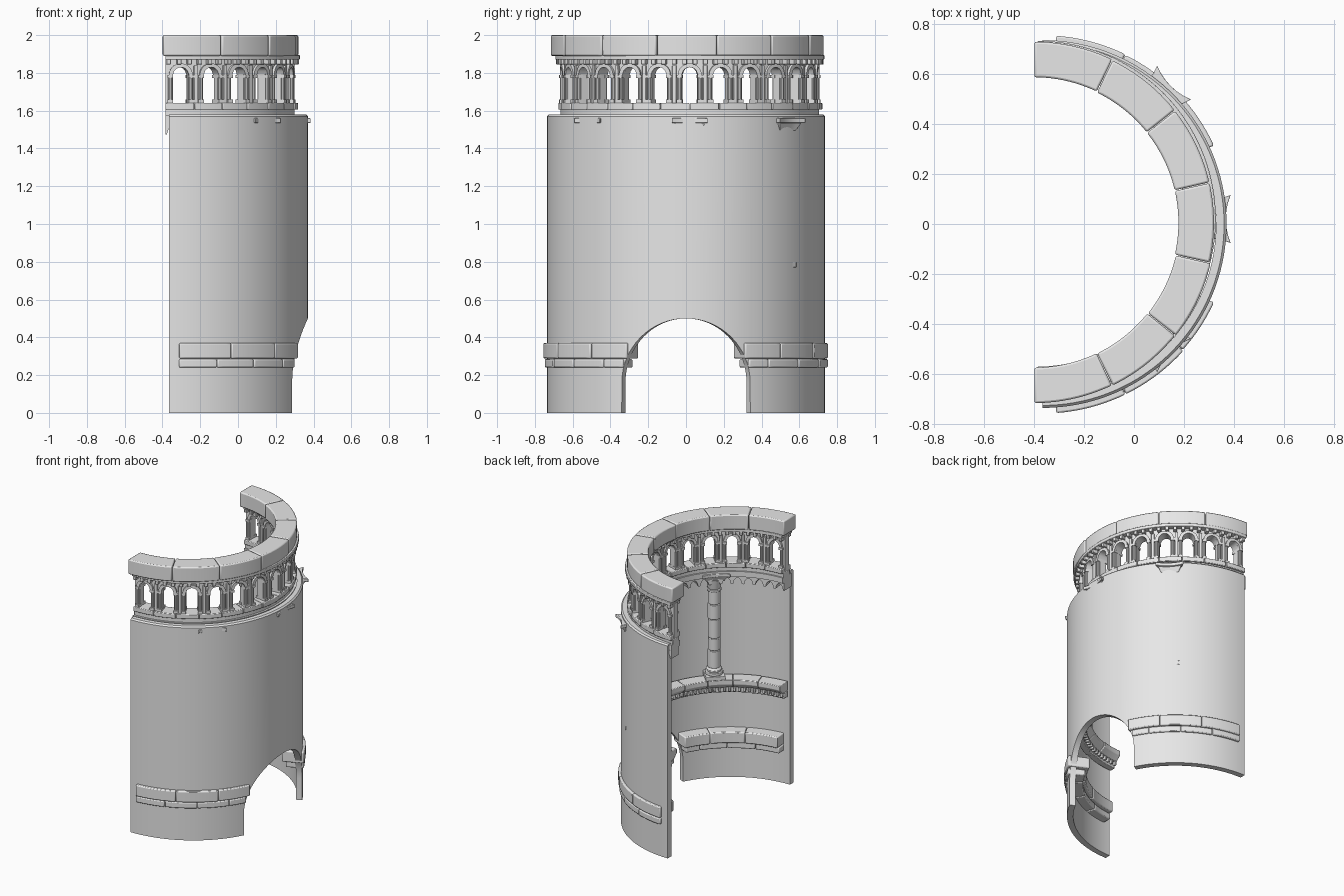
import bpy, bmesh, math, random
from math import sin, cos, radians, degrees, sqrt, pi
from mathutils import Matrix, Vector

random.seed(4)
if "Cube" in bpy.data.objects:
    bpy.data.objects.remove(bpy.data.objects["Cube"], do_unlink=True)

stone = bpy.data.materials.new("pale_grey_stone")
stone.use_nodes = True
GREY = (0.8, 0.8, 0.8, 1)
stone.diffuse_color = GREY
stone.node_tree.nodes["Principled BSDF"].inputs["Base Color"].default_value = GREY


# ---------- helpers ----------
def finish(name, bm, centre, bevel=0.0):
    bmesh.ops.recalc_face_normals(bm, faces=bm.faces)
    mesh = bpy.data.meshes.new(name)
    bm.to_mesh(mesh)
    bm.free()
    mesh.materials.append(stone)
    ob = bpy.data.objects.new(name, mesh)
    ob.location = (*centre, 0)
    bpy.context.collection.objects.link(ob)
    bpy.ops.object.select_all(action='DESELECT')
    ob.select_set(True)
    bpy.context.view_layer.objects.active = ob
    bpy.ops.object.shade_smooth_by_angle(angle=radians(35))
    if bevel:
        mod = ob.modifiers.new("worn_edges", 'BEVEL')
        mod.width = bevel
        mod.segments = 2
        mod.limit_method = 'ANGLE'
        mod.angle_limit = radians(40)
    return ob


def spread(a0, a1, step=2.5):
    n = max(1, math.ceil((a1 - a0) / step))
    return [a0 + (a1 - a0) * i / n for i in range(n + 1)]


def rect(r0, r1, lo, hi):
    return [(r0, lo), (r1, lo), (r1, hi), (r0, hi)]


def sweep(bm, angles, profile):
    """Sweep a closed (radius, z) profile around the z axis; it may depend on the angle."""
    rings = []
    for a in angles:
        pts = profile(a) if callable(profile) else profile
        c, s = cos(radians(a)), sin(radians(a))
        rings.append([bm.verts.new((r * c, r * s, z)) for r, z in pts])
    n = len(rings[0])
    for p, q in zip(rings, rings[1:]):
        for i in range(n):
            j = (i + 1) % n
            bm.faces.new((p[i], p[j], q[j], q[i]))
    bm.faces.new(rings[0])
    bm.faces.new(rings[-1][::-1])


def blocks(bm, edges, profile, gap=0.25, jitter=0.004):
    """A course of separate stones between the given angles, each slightly off line."""
    for a0, a1 in zip(edges, edges[1:]):
        d = random.uniform(-jitter, jitter)
        sweep(bm, spread(a0 + gap / 2, a1 - gap / 2), [(r + d, z) for r, z in profile])


def drum(bm, place, r0, r1, z0, z1, sides=16):
    m = place @ Matrix.Translation((0, 0, (z0 + z1) / 2))
    bmesh.ops.create_cone(bm, cap_ends=True, segments=sides, radius1=r0, radius2=r1,
                          depth=z1 - z0, matrix=m)


def abacus(bm, place, h0, h1, z0, z1, dish):
    """Square slab with hollow sides, flaring from h0 to h1."""
    outline = []
    for k in range(4):
        for i in range(6):
            t = -1 + i / 3
            x, y = 1 - dish * (1 - t * t), t
            c, s = cos(k * pi / 2), sin(k * pi / 2)
            outline.append((x * c - y * s, x * s + y * c))
    lo = [bm.verts.new(place @ Vector((x * h0, y * h0, z0))) for x, y in outline]
    hi = [bm.verts.new(place @ Vector((x * h1, y * h1, z1))) for x, y in outline]
    n = len(lo)
    for i in range(n):
        j = (i + 1) % n
        bm.faces.new((lo[i], lo[j], hi[j], hi[i]))
    bm.faces.new(lo[::-1])
    bm.faces.new(hi)


def at(angle, radius):
    return Matrix.Rotation(radians(angle), 4, 'Z') @ Matrix.Translation((radius, 0, 0))


WALL = (-0.365, 0)
INNER = (-0.385, 0.02)
CAP = (-0.4, 0.005)

# ---------- half-round wall with doorway ----------
R, DOOR, SPRING = 0.735, 0.34, 0.16
jamb = degrees(math.asin(DOOR / R))


def wall_profile(a):
    y = R * sin(radians(a))
    lo = SPRING + sqrt(max(0, DOOR ** 2 - y * y)) if abs(a) <= jamb + 1e-6 else 0
    return [(0.693, lo), (R, lo), (R, 1.57), (R - 0.01, 1.58), (0.693, 1.58)]


opening = [degrees(math.asin(DOOR * sin(pi * (i / 32 - 0.5)) / R)) for i in range(33)]
side = spread(jamb + 0.02, 90, 2)
bm = bmesh.new()
sweep(bm, [-a for a in reversed(side)] + opening + side, wall_profile)
finish("tower_wall", bm, WALL)

# ---------- two-course band beside the doorway ----------
for name, sgn in (("left", 1), ("right", -1)):
    bm = bmesh.new()
    for edges, prof in (((24.5, 42, 64, 86), rect(0.605, 0.755, 0.288, 0.37)),
                        ((26.5, 36, 53, 70, 86), rect(0.63, 0.75, 0.24, 0.285))):
        blocks(bm, sorted(sgn * a for a in edges), prof)
    finish("lower_band_" + name, bm, WALL, 0.007)

# ---------- inner cornice with dentils ----------
bm = bmesh.new()
blocks(bm, spread(-88, 88, 16), [(0.7, 0.7), (0.635, 0.7), (0.61, 0.725), (0.6, 0.735),
                                 (0.6, 0.77), (0.7, 0.77)])
blocks(bm, spread(-88, 88, 22), rect(0.655, 0.7, 0.655, 0.7))
for a in spread(-87, 87, 3):
    sweep(bm, [a - 0.75, a + 0.75], rect(0.63, 0.66, 0.672, 0.7))
finish("inner_cornice", bm, INNER, 0.004)

# ---------- columns ----------
for name, a in (("right", -45), ("middle", 0), ("left", 45)):
    bm = bmesh.new()
    p = at(a, 0.665)
    abacus(bm, p, 0.067, 0.067, 0.77, 0.8, 0)
    drum(bm, p, 0.062, 0.062, 0.8, 0.822)
    drum(bm, p, 0.05, 0.05, 0.822, 0.835)
    drum(bm, p, 0.056, 0.046, 0.835, 0.85)
    z = 0.85
    for h in (0.13, 0.09, 0.14, 0.11, 0.1):
        r = 0.043 + random.uniform(-0.002, 0.002)
        drum(bm, p, r, r, z, z + h - 0.004)
        z += h
    drum(bm, p, 0.05, 0.05, 1.415, 1.43)
    drum(bm, p, 0.042, 0.055, 1.43, 1.5)
    p = at(a, 0.675)
    abacus(bm, p, 0.06, 0.082, 1.495, 1.535, 0.15)
    abacus(bm, p, 0.096, 0.096, 1.535, 1.56, 0.2)
    finish("column_" + name, bm, INNER, 0.003)

# ---------- scalloped corbel table ----------
STEP = 180 / 26


def scallop(a):
    t = ((a + 90) / STEP) % 1 * 2 - 1
    arch = 1.475 + 0.045 * sqrt(max(0, 1 - (t / 0.75) ** 2))
    return rect(0.615, 0.7, arch, 1.535)


bm = bmesh.new()
sweep(bm, spread(-90, 90, STEP / 10), scallop)
sweep(bm, spread(-90, 90), rect(0.6, 0.7, 1.535, 1.575))
finish("corbel_table", bm, INNER)

# ---------- arcade ----------
BAY, HALF = 180 / 13, 3.5
centres = [BAY * k for k in range(-6, 7)]


def arch_z(a, c, half=HALF, rise=0.043):
    return 1.787 + rise * sqrt(max(0, 1 - ((a - c) / half) ** 2))


bm = bmesh.new()
blocks(bm, spread(-90, 90, 13), rect(0.595, 0.7, 1.605, 1.64))
sweep(bm, spread(-90, 90), rect(0.61, 0.685, 1.57, 1.61))
finish("arcade_base", bm, INNER, 0.004)

bm = bmesh.new()
trim = bmesh.new()
for c in centres:
    for s in (-1, 1):
        a0, a1 = sorted((c + s * HALF, c + s * BAY / 2))
        sweep(bm, spread(a0, a1), rect(0.625, 0.672, 1.62, 1.87))
        # slim shafts with small bases and caps, outside and inside
        for r in (0.676, 0.622):
            p = at(c + s * 4.7, r)
            drum(trim, p, 0.011, 0.011, 1.64, 1.79, 10)
            for z, h in ((1.64, 0.018), (1.772, 0.018)):
                abacus(trim, p, 0.015, 0.015, z, z + h, 0)
    span = [c - HALF * cos(pi * i / 12) for i in range(13)]
    sweep(bm, span, lambda a: rect(0.625, 0.672, arch_z(a, c), 1.87))
    # raised arch moulding
    wide = [c - 5.2 * cos(pi * i / 16) for i in range(17)]
    ring = lambda a: rect(0.613, 0.688, arch_z(a, c), arch_z(a, c, 5.25, 0.06) + 0.003)
    sweep(trim, wide, ring)
finish("arcade_wall", bm, INNER)
finish("arcade_trim", trim, INNER)

# central pilaster on each pier
bm = bmesh.new()
for c in centres[:-1]:
    a = c + BAY / 2
    sweep(bm, [a - 0.9, a + 0.9], rect(0.613, 0.685, 1.62, 1.84))
finish("arcade_pilasters", bm, INNER, 0.003)

# ---------- dentils and cornice under the cap ----------
bm = bmesh.new()
for a in spread(-88.5, 88.5, BAY / 3):
    for r0, r1 in ((0.67, 0.708), (0.592, 0.63)):
        sweep(bm, [a - 0.95, a + 0.95], rect(r0, r1, 1.845, 1.872))
sweep(bm, spread(-90, 90), rect(0.59, 0.712, 1.87, 1.895))
finish("upper_cornice", bm, INNER, 0.003)

# ---------- cap stones ----------
bm = bmesh.new()
blocks(bm, [-90 + 180 / 7 * i for i in range(8)], rect(0.58, 0.722, 1.89, 2.0), 0.3, 0.003)
finish("cap_stones", bm, CAP, 0.008)
